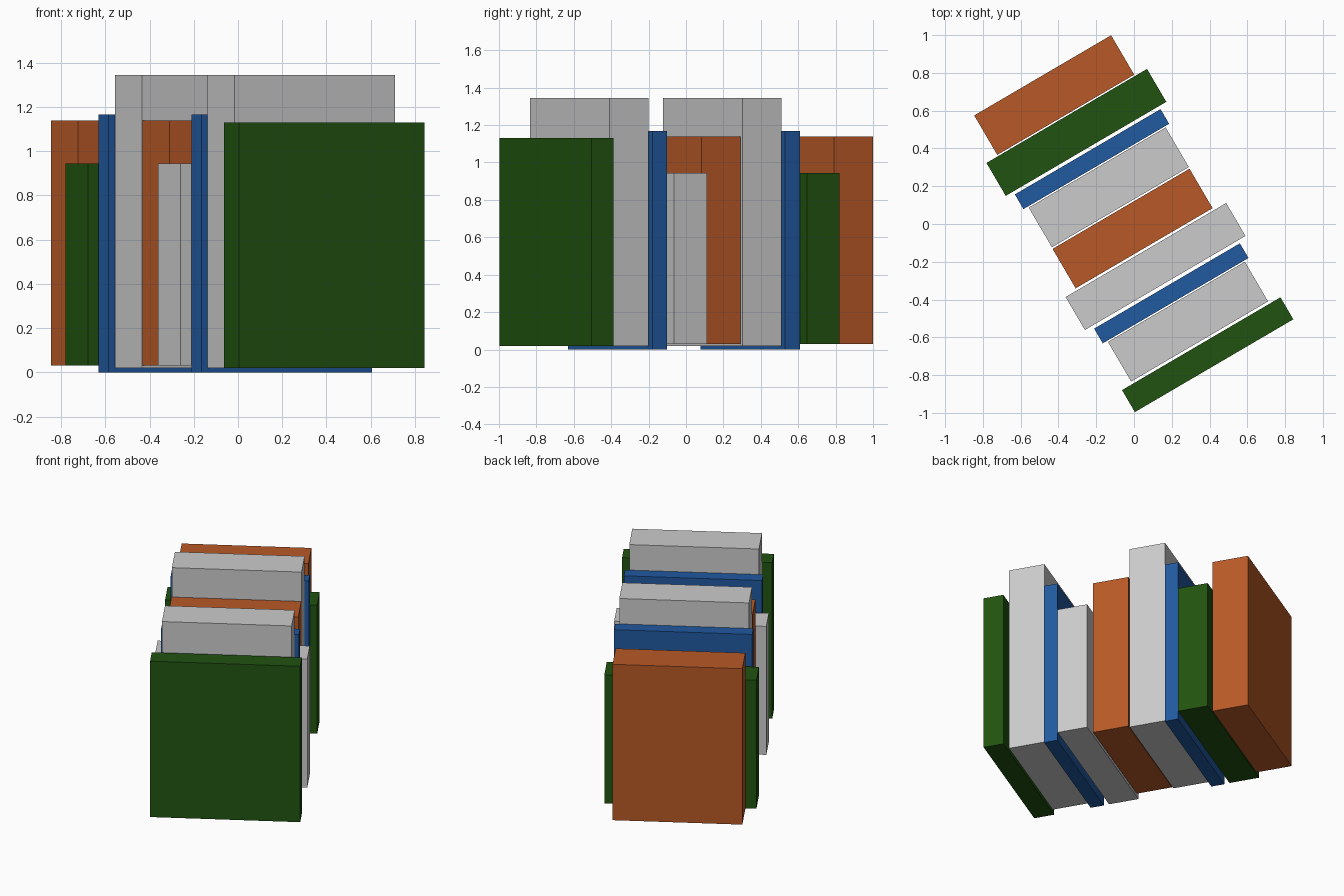
import bpy
from math import radians

if "Cube" in bpy.data.objects:
    bpy.data.objects.remove(bpy.data.objects["Cube"])

ANGLE = radians(30.35)


def material(name, rgb):
    m = bpy.data.materials.new(name)
    m.diffuse_color = (*rgb, 1)
    m.use_nodes = True
    m.node_tree.nodes["Principled BSDF"].inputs["Base Color"].default_value = m.diffuse_color
    return m


orange = material("orange_cover", (0.48, 0.1, 0.02))
green = material("green_cover", (0.015, 0.085, 0.005))
blue = material("blue_cover", (0.015, 0.1, 0.35))

# Each kind of book: length, thickness, bottom, top
SIZES = {
    "thick": (0.84, 0.242, 0.03, 1.14),
    "short": (0.985, 0.202, 0.03, 0.945),
    "thin": (0.894, 0.09, 0.0, 1.167),
    "tall": (0.84, 0.243, 0.02, 1.345),
    "wide": (0.972, 0.135, 0.02, 1.13),
}

# Row of books from back to front: size, cover, centre x, centre y
BOOKS = [
    ("thick", orange, -0.4225, 0.6825),
    ("short", green, -0.305, 0.485),
    ("thin", blue, -0.2225, 0.3435),
    ("tall", None, -0.1335, 0.194),
    ("thick", orange, -0.0075, -0.024),
    ("short", None, 0.114, -0.225),
    ("thin", blue, 0.1975, -0.367),
    ("tall", None, 0.286, -0.517),
    ("wide", green, 0.39, -0.692),
]

for i, (kind, cover, x, y) in enumerate(BOOKS, 1):
    length, thickness, z0, z1 = SIZES[kind]
    bpy.ops.mesh.primitive_cube_add(size=1, location=(x, y, (z0 + z1) / 2),
                                    rotation=(0, 0, ANGLE))
    book = bpy.context.object
    book.name = f"{kind}_book_{i}"
    book.scale = (length, thickness, z1 - z0)
    if cover:
        book.data.materials.append(cover)
